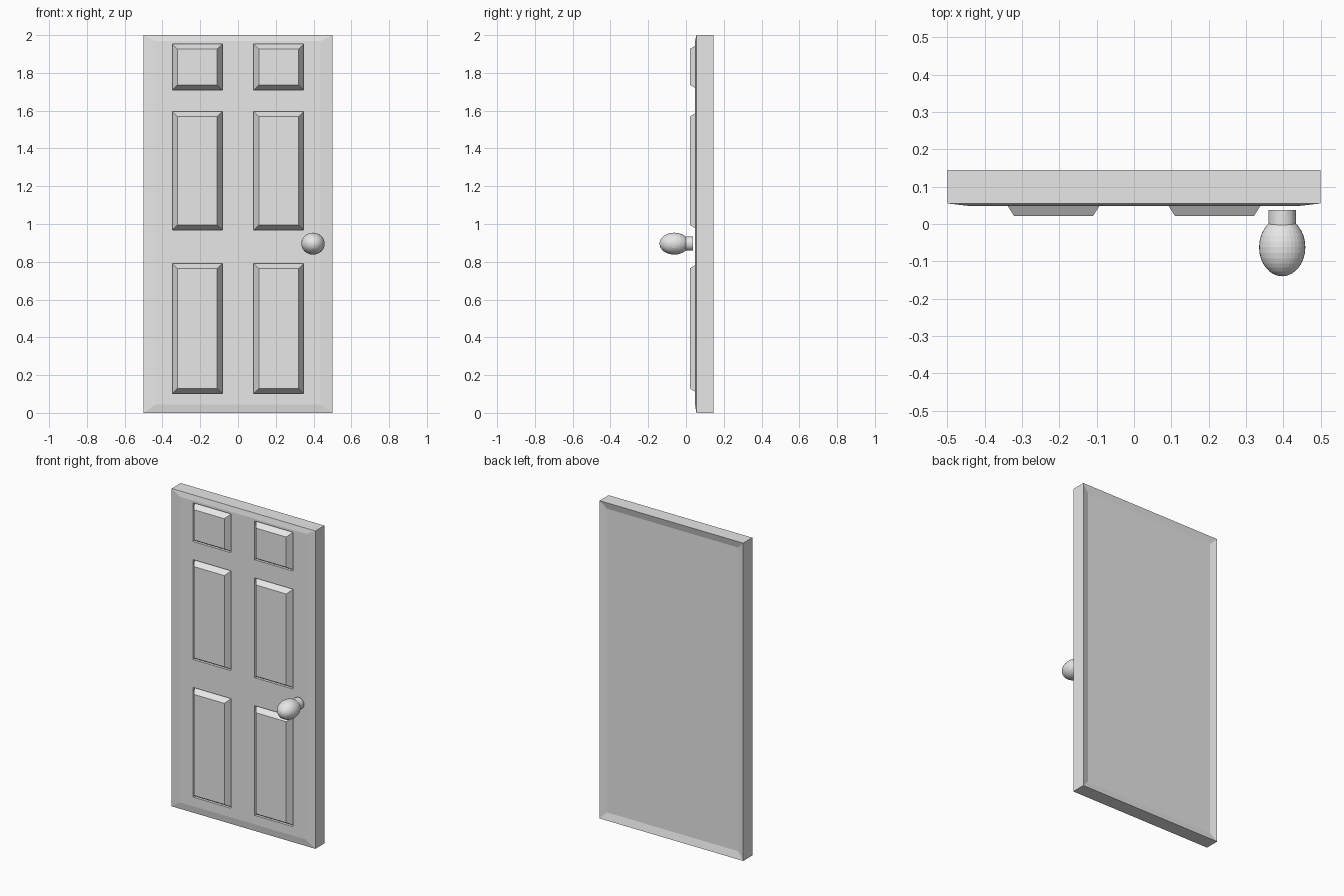
import bpy, bmesh, math
from mathutils import Matrix

cube = bpy.data.objects.get("Cube")
if cube:
    bpy.data.objects.remove(cube, do_unlink=True)

grey = bpy.data.materials.new("light grey")
grey.use_nodes = True
grey.diffuse_color = (0.8, 0.8, 0.8, 1)
grey.node_tree.nodes["Principled BSDF"].inputs["Base Color"].default_value = (0.8, 0.8, 0.8, 1)


def make_object(name, bm):
    bmesh.ops.recalc_face_normals(bm, faces=bm.faces)
    mesh = bpy.data.meshes.new(name)
    bm.to_mesh(mesh)
    bm.free()
    mesh.materials.append(grey)
    obj = bpy.data.objects.new(name, mesh)
    bpy.context.collection.objects.link(obj)
    return obj


# Door: a front grid whose odd cells are the six panels
FRONT_Y, RIM_Y, BACK_Y, RECESS_Y = 0.048, 0.055, 0.145, 0.133
GROOVE_Y, PANEL_Y = 0.064, 0.021
xs = [-0.438, -0.348, -0.083, 0.083, 0.348, 0.438]
zs = [0.045, 0.102, 0.792, 0.968, 1.596, 1.71, 1.954, 1.968]

bm = bmesh.new()
grid = [[bm.verts.new((x, FRONT_Y, z)) for z in zs] for x in xs]
panels = []
for i in range(len(xs) - 1):
    for j in range(len(zs) - 1):
        face = bm.faces.new((grid[i][j], grid[i + 1][j], grid[i + 1][j + 1], grid[i][j + 1]))
        if i % 2 and j % 2:
            panels.append(face)
rim = [e for e in bm.edges if e.is_boundary]


def extrude_rim(edges, y, x_half=None, z_low=None, z_high=None):
    """Extrude the border loop to depth y, moving its sides to a new rectangle."""
    out = bmesh.ops.extrude_edge_only(bm, edges=edges)["geom"]
    verts = [g for g in out if isinstance(g, bmesh.types.BMVert)]
    x_max = max(v.co.x for v in verts)
    low, high = min(v.co.z for v in verts), max(v.co.z for v in verts)
    for v in verts:
        v.co.y = y
        if x_half is None:
            continue
        if abs(v.co.x) > x_max - 1e-4:
            v.co.x = math.copysign(x_half, v.co.x)
        if v.co.z < low + 1e-4:
            v.co.z = z_low
        elif v.co.z > high - 1e-4:
            v.co.z = z_high
    return [g for g in out if isinstance(g, bmesh.types.BMEdge) and g.is_boundary]


# Sloped front border, square sides, then the shallow recess in the back
rim = extrude_rim(rim, RIM_Y, 0.5, 0.0, 2.0)
rim = extrude_rim(rim, BACK_Y)
rim = extrude_rim(rim, RECESS_Y, 0.457, 0.045, 1.956)
bmesh.ops.contextual_create(bm, geom=rim)

# Panels: straight groove wall, then a bevel rising to the raised field
panels = bmesh.ops.extrude_discrete_faces(bm, faces=panels)["faces"]
for f in panels:
    for v in f.verts:
        v.co.y = GROOVE_Y
bm.normal_update()
bmesh.ops.inset_individual(bm, faces=panels, thickness=0.038)
for f in panels:
    for v in f.verts:
        v.co.y = PANEL_Y
make_object("panelled_door", bm)

# Door knob on a short neck, standing just off the door
KNOB_X, KNOB_Z = 0.397, 0.896
turn = Matrix.Rotation(math.pi / 2, 4, 'X')

bm = bmesh.new()
bmesh.ops.create_cone(bm, cap_ends=True, segments=32, radius1=0.037, radius2=0.037, depth=0.05,
                      matrix=Matrix.Translation((KNOB_X, 0.012, KNOB_Z)) @ turn)
make_object("knob_neck", bm)

bm = bmesh.new()
bmesh.ops.create_uvsphere(bm, u_segments=32, v_segments=16, radius=1.0,
                          matrix=Matrix.Translation((KNOB_X, -0.062, KNOB_Z))
                          @ Matrix.Diagonal((0.062, 0.078, 0.058, 1)) @ turn)
make_object("knob", bm)
